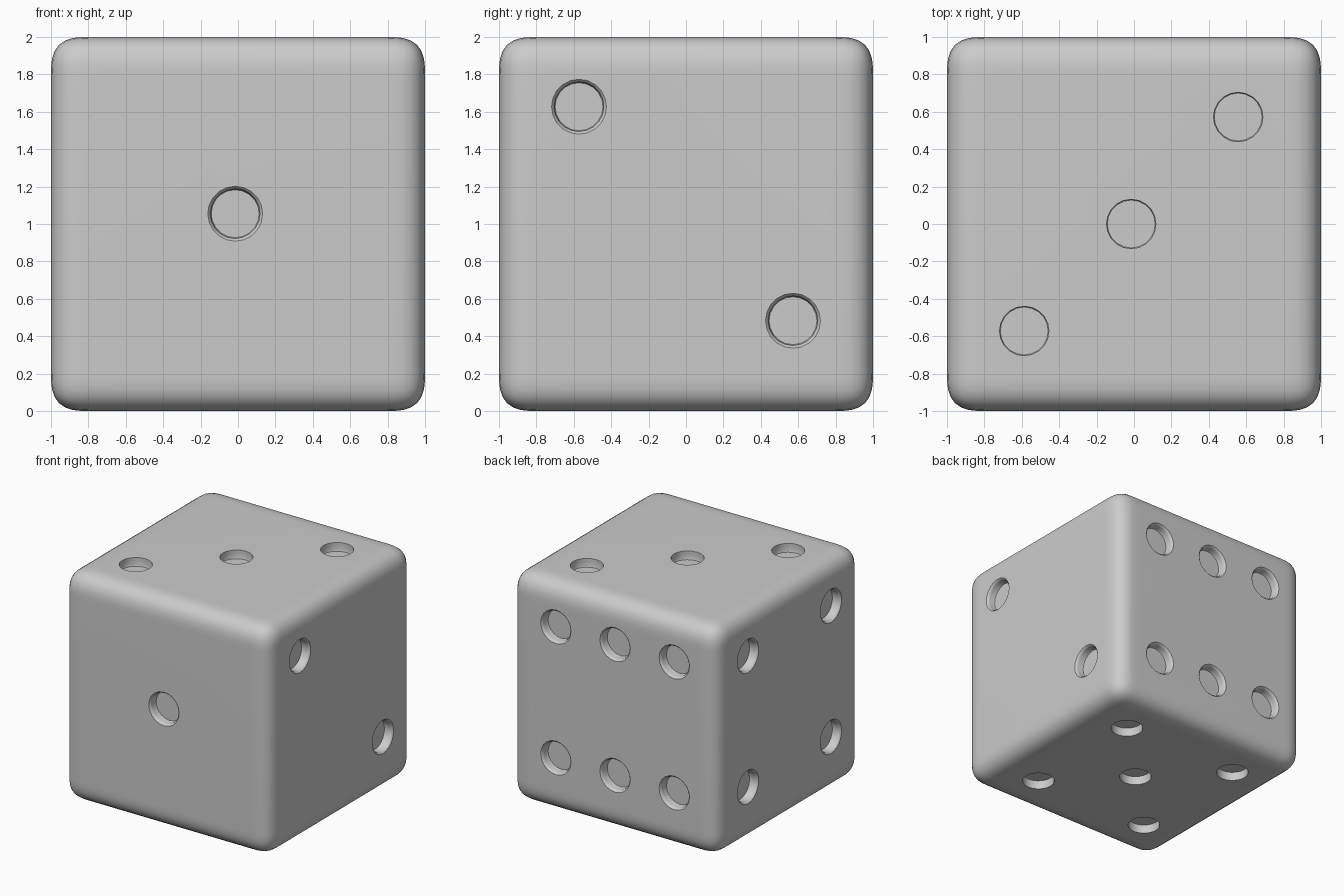
import bpy, bmesh, math
from mathutils import Vector

if "Cube" in bpy.data.objects:
    bpy.data.objects.remove(bpy.data.objects["Cube"])

S = 0.572                        # pip spacing
CX, CY, CZ = -0.015, 0.0, 1.055  # centre of the pip layout
R, DEPTH = 0.132, 0.075


def add_pip(bm, pos, normal, flared):
    """Add one round cutter: a lathed profile of (radius, height above face)."""
    profile = [(R * 0.97, -DEPTH), (R, -DEPTH + 0.012), (R, -0.025)]
    if flared:
        profile += [(R + 0.004, -0.010), (R + 0.016, 0.001), (R + 0.017, 0.1)]
    else:
        profile += [(R, 0.1)]
    q = Vector(normal).to_track_quat('Z', 'Y')
    n = 20
    rings = []
    for r, h in profile:
        rings.append([bm.verts.new(Vector(pos) + q @ Vector(
            (r * math.cos(2 * math.pi * i / n), r * math.sin(2 * math.pi * i / n), h)))
            for i in range(n)])
    for a, b in zip(rings, rings[1:]):
        for i in range(n):
            j = (i + 1) % n
            bm.faces.new((a[i], a[j], b[j], b[i]))
    bm.faces.new(rings[0][::-1])
    bm.faces.new(rings[-1])


# Body: cube with soft, slightly squared rounding
bpy.ops.mesh.primitive_cube_add(size=2, location=(0, 0, 1))
die = bpy.context.object
die.name = "die_body"
bevel = die.modifiers.new("rounding", 'BEVEL')
bevel.width = 0.2
bevel.segments = 8
bevel.profile = 0.62
bevel.limit_method = 'NONE'
bpy.ops.object.modifier_apply(modifier=bevel.name)

# Pip layouts for the six faces
corners = [(a, b) for a in (-1, 1) for b in (-1, 1)]
bm = bmesh.new()
add_pip(bm, (CX, -1, CZ), (0, -1, 0), True)                       # front: one
for k in (-1, 1):                                                 # right: two
    add_pip(bm, (1, CY + k * S, CZ - k * S), (1, 0, 0), True)
for k in (-1, 0, 1):                                              # top: three
    add_pip(bm, (CX + k * S, CY + k * S, 2), (0, 0, 1), False)
for a, b in corners:                                              # left: four
    add_pip(bm, (-1, CY + a * S, CZ + b * S), (-1, 0, 0), True)
for a, b in corners + [(0, 0)]:                                   # bottom: five
    add_pip(bm, (CX + a * S, CY + b * S, 0), (0, 0, -1), False)
for a in (-1, 0, 1):                                              # back: six
    for b in (-1, 1):
        add_pip(bm, (CX + a * S, 1, CZ + b * S), (0, 1, 0), True)
bmesh.ops.recalc_face_normals(bm, faces=bm.faces)
mesh = bpy.data.meshes.new("pip_cutter")
bm.to_mesh(mesh)
bm.free()
cutter = bpy.data.objects.new("pip_cutter", mesh)
cutter.hide_render = True
bpy.context.collection.objects.link(cutter)

# Carve the pips, then drop the cutter
cut = die.modifiers.new("pips", 'BOOLEAN')
cut.operation = 'DIFFERENCE'
cut.solver = 'EXACT'
cut.object = cutter
bpy.ops.object.modifier_apply(modifier=cut.name)
bpy.data.objects.remove(cutter)

bpy.ops.object.shade_smooth_by_angle(angle=math.radians(35))
